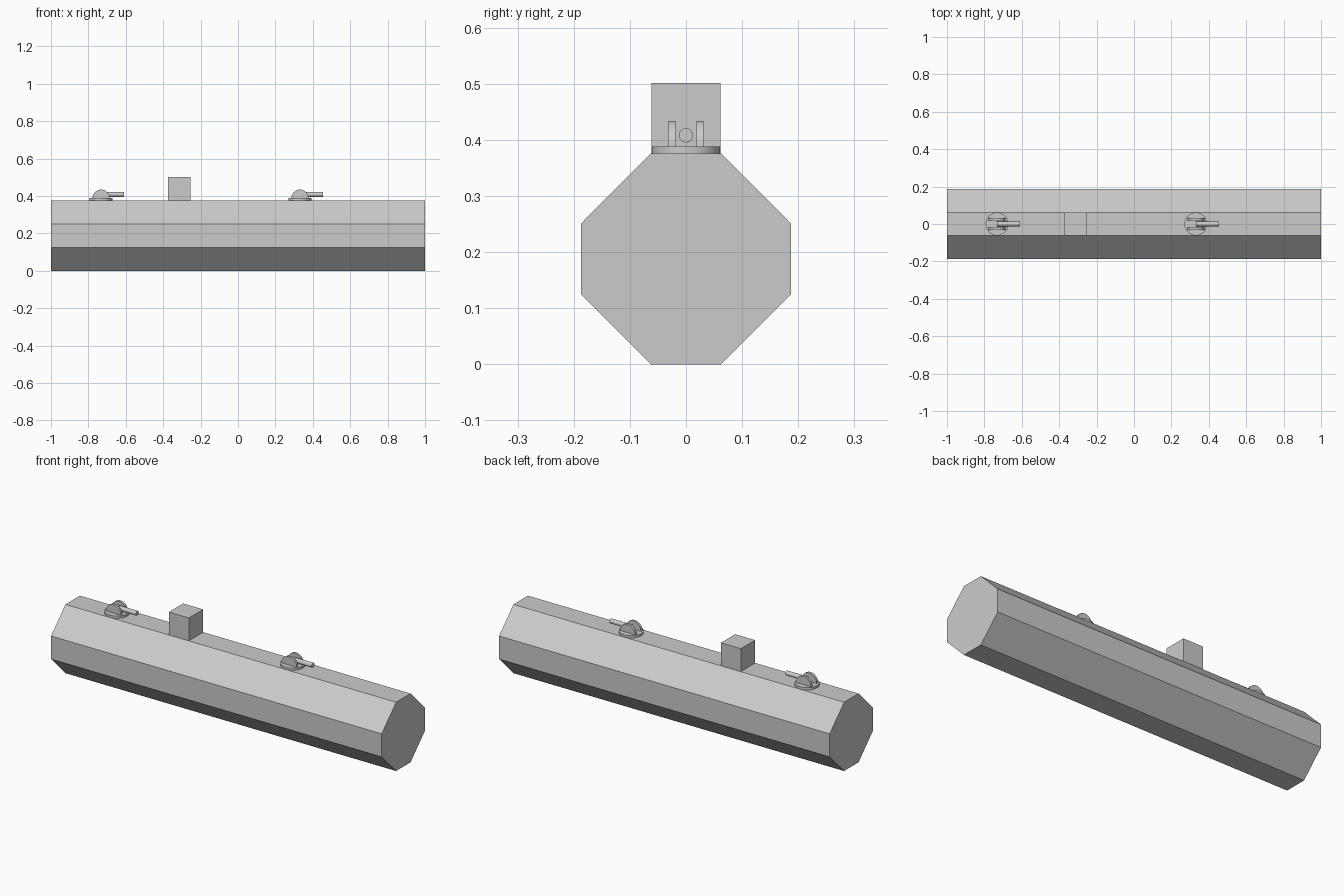
import bpy, bmesh
from math import pi, sin, cos

if "Cube" in bpy.data.objects:
    bpy.data.objects.remove(bpy.data.objects["Cube"])


def extrude_profile(name, pts, axis, a, b):
    """Extrude a closed outline along x (pts = y,z) or y (pts = x,z)."""
    bm = bmesh.new()

    def place(p, t):
        return (t, p[0], p[1]) if axis == 'x' else (p[0], t, p[1])
    va = [bm.verts.new(place(p, a)) for p in pts]
    vb = [bm.verts.new(place(p, b)) for p in pts]
    n = len(pts)
    bm.faces.new(va)
    bm.faces.new(vb[::-1])
    for i in range(n):
        j = (i + 1) % n
        bm.faces.new((va[i], vb[i], vb[j], va[j]))
    bmesh.ops.recalc_face_normals(bm, faces=bm.faces)
    me = bpy.data.meshes.new(name)
    bm.to_mesh(me)
    bm.free()
    ob = bpy.data.objects.new(name, me)
    bpy.context.collection.objects.link(ob)
    return ob


def smooth_cylinder(name, r, depth, loc, rot=(0, 0, 0)):
    bpy.ops.mesh.primitive_cylinder_add(vertices=32, radius=r, depth=depth,
                                        location=loc, rotation=rot)
    ob = bpy.context.object
    ob.name = name
    bpy.ops.object.shade_smooth_by_angle(angle=0.6)


# Octagonal hull
half = [(0.0625, 0), (0.187, 0.125), (0.187, 0.251), (0.0625, 0.376)]
extrude_profile("hull", half + [(-y, z) for y, z in half[::-1]], 'x', -1, 1)

# Bridge block
extrude_profile("bridge", [(-0.375, 0.376), (-0.254, 0.376),
                           (-0.254, 0.501), (-0.375, 0.501)], 'y', -0.0615, 0.0615)

# Turrets: round base, two half-disc cheeks and a barrel
for label, x in (("rear", -0.732), ("front", 0.331)):
    smooth_cylinder(label + "_turret_base", 0.0615, 0.0125, (x, 0, 0.38225))
    arc = [(x + 0.046 * cos(pi * i / 16), 0.388 + 0.046 * sin(pi * i / 16))
           for i in range(17)]
    for side, s in (("left", 1), ("right", -1)):
        extrude_profile(f"{label}_cheek_{side}", arc, 'y', s * 0.0185, s * 0.031)
    smooth_cylinder(label + "_gun_barrel", 0.0125, 0.123,
                    (x + 0.0615, 0, 0.408), (0, pi / 2, 0))
